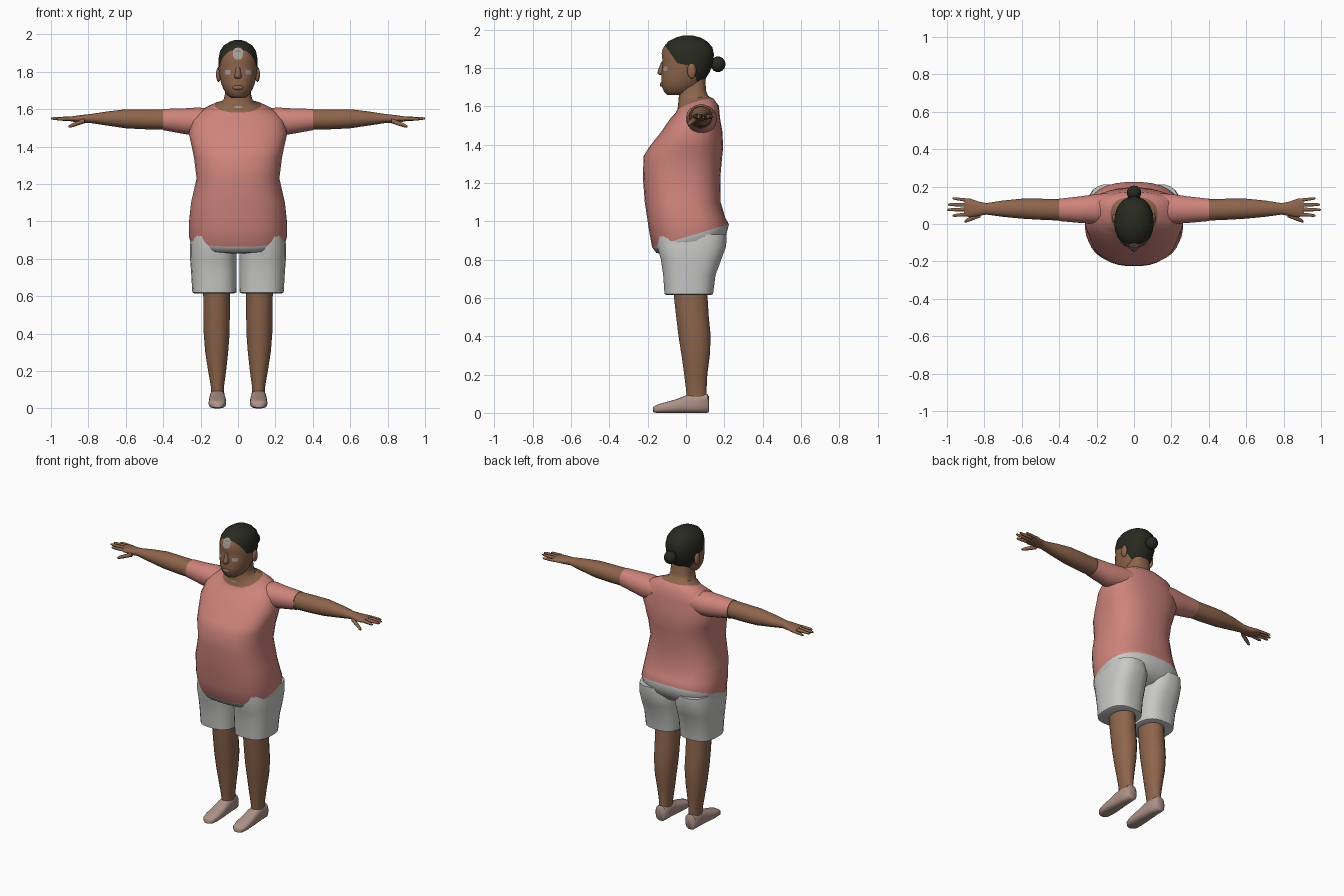
import bpy, bmesh, math
from mathutils import Vector
from mathutils.bvhtree import BVHTree

if "Cube" in bpy.data.objects:
    bpy.data.objects.remove(bpy.data.objects["Cube"])


def material(name, rgb):
    m = bpy.data.materials.new(name)
    m.diffuse_color = (*rgb, 1)
    m.use_nodes = True
    m.node_tree.nodes["Principled BSDF"].inputs["Base Color"].default_value = m.diffuse_color
    return m


SKIN = material("brown_skin", (0.27, 0.13, 0.072))
SHIRT = material("pink_shirt", (0.62, 0.23, 0.20))
SHORTS = material("light_grey_shorts", (0.58, 0.58, 0.57))
HAIR = material("dark_hair", (0.021, 0.023, 0.014))
SHOE = material("dusty_shoe", (0.42, 0.29, 0.25))
PATCH = material("pale_patch", (0.38, 0.33, 0.30))


def finish(name, bm, mats, angle=55):
    bmesh.ops.recalc_face_normals(bm, faces=bm.faces)
    me = bpy.data.meshes.new(name)
    bm.to_mesh(me)
    bm.free()
    ob = bpy.data.objects.new(name, me)
    bpy.context.collection.objects.link(ob)
    for m in mats:
        me.materials.append(m)
    bpy.ops.object.select_all(action='DESELECT')
    ob.select_set(True)
    bpy.context.view_layer.objects.active = ob
    bpy.ops.object.shade_smooth_by_angle(angle=math.radians(angle))
    return ob


def loft_mesh(rings, axis='z', n=24, p=2.4, side=1, bands=None):
    """Rings: (position on axis, a_min, a_max, b_min, b_max, tilt, side lift)."""
    bm = bmesh.new()
    loops = []
    for r in rings:
        t, a0, a1, b0, b1, tilt, lift = tuple(r) + (0,) * (7 - len(r))
        loop = []
        for i in range(n):
            th = 2 * math.pi * (i + 0.5) / n
            c, s = math.cos(th), math.sin(th)
            a = (a0 + a1) / 2 + (a1 - a0) / 2 * math.copysign(abs(c) ** (2 / p), c)
            db = (b1 - b0) / 2 * math.copysign(abs(s) ** (2 / p), s)
            b, tt = (b0 + b1) / 2 + db, t + tilt * db + lift * c * c
            co = {'z': (a, b, tt), 'x': (tt, a, b), 'y': (a, tt, b)}[axis]
            loop.append(bm.verts.new((co[0] * side, co[1], co[2])))
        loops.append(loop)
    for k in range(len(loops) - 1):
        lo, hi = loops[k], loops[k + 1]
        for i in range(n):
            j = (i + 1) % n
            f = bm.faces.new((lo[i], lo[j], hi[j], hi[i]))
            f.material_index = bands[k] if bands else 0
    bm.faces.new(loops[0])
    f = bm.faces.new(loops[-1])
    f.material_index = bands[-1] if bands else 0
    return bm


def loft(name, rings, mats, **kw):
    return finish(name, loft_mesh(rings, **kw), mats)


def sym(z, w, y0, y1, tilt=0, lift=0):
    return (z, -w, w, y0, y1, tilt, lift)


def ball(name, loc, size, mat):
    bm = bmesh.new()
    bmesh.ops.create_uvsphere(bm, u_segments=14, v_segments=9, radius=1)
    for v in bm.verts:
        v.co = Vector(loc) + Vector([v.co[i] * size[i] for i in range(3)])
    return finish(name, bm, [mat])


# Torso: seat of the shorts, shirt with slanted hem, scooped neckline and neck
body = loft("torso", [
    sym(.84, .20, -.10, .15, .1), sym(.87, .25, -.155, .205, .2),
    sym(.925, .262, -.178, .225, .3), sym(.99, .263, -.195, .205, .15),
    sym(1.10, .252, -.216, .182), sym(1.23, .222, -.226, .18),
    sym(1.34, .236, -.222, .19), sym(1.385, .245, -.195, .195),
    sym(1.47, .264, -.128, .19), sym(1.54, .245, -.08, .178),
    sym(1.58, .205, -.062, .172, .2, .01), sym(1.61, .125, -.045, .145, .3, .015),
    sym(1.64, .08, -.04, .115, .2), sym(1.68, .07, -.035, .105),
    sym(1.76, .065, -.03, .10)],
    [SHORTS, SHIRT, SKIN], n=32, p=2.5,
    bands=[0, 0] + [1] * 9 + [2] * 3)

for side, tag in ((1, "left"), (-1, "right")):
    # Legs of the shorts
    loft("shorts_leg_" + tag, [
        (.615, .02, .235, -.10, .13), (.62, .008, .245, -.113, .142),
        (.72, .006, .251, -.12, .155), (.80, .006, .257, -.132, .185),
        (.87, .008, .258, -.152, .211), (.93, .03, .25, -.15, .212)],
        [SHORTS], p=2.7, side=side)
    # Bare leg
    loft("leg_" + tag, [
        (.06, .075, .145, .005, .11), (.12, .074, .146, .0, .108),
        (.20, .063, .16, -.01, .112), (.30, .052, .176, -.024, .125),
        (.40, .044, .184, -.04, .13), (.50, .043, .186, -.052, .12),
        (.66, .043, .187, -.07, .11)], [SKIN], n=20, p=2.1, side=side)
    # Shoe running from heel to toe
    loft("shoe_" + tag, [
        (.12, .085, .135, .005, .085), (.112, .074, .147, 0, .10),
        (.05, .07, .15, 0, .103), (.0, .068, .153, 0, .092),
        (-.05, .064, .156, 0, .072), (-.11, .064, .157, 0, .055),
        (-.155, .072, .15, 0, .042), (-.172, .09, .132, .004, .03)],
        [SHOE], axis='y', n=20, p=2.8, side=side)
    # Sleeve and bare arm as one tube, ending in the palm
    loft("arm_" + tag, [
        (.14, .005, .165, 1.48, 1.60), (.21, .0, .16, 1.455, 1.61),
        (.29, .005, .148, 1.467, 1.605), (.40, .015, .136, 1.487, 1.602),
        (.401, .018, .133, 1.49, 1.599), (.50, .022, .136, 1.492, 1.60),
        (.60, .028, .136, 1.497, 1.60), (.70, .038, .126, 1.512, 1.588),
        (.79, .05, .112, 1.526, 1.574), (.83, .043, .12, 1.526, 1.57),
        (.88, .035, .138, 1.532, 1.563), (.905, .045, .135, 1.537, 1.56)],
        [SHIRT, SKIN], axis='x', n=20, p=2.1, side=side,
        bands=[0] * 3 + [1] * 8)
    # Fingers and thumb: base and tip points with a radius
    digits = {"index": ((.89, .052, 1.55), (.97, .045, 1.547), .010),
              "middle": ((.89, .078, 1.55), (1.0, .076, 1.55), .010),
              "ring": ((.89, .102, 1.55), (.995, .104, 1.55), .010),
              "little": ((.88, .126, 1.547), (.97, .137, 1.545), .009),
              "thumb": ((.82, .05, 1.538), (.905, .014, 1.507), .013)}
    for dig, (a, b, rad) in digits.items():
        a, b = Vector(a), Vector(b)
        rings = []
        for f, k in ((0, 1.1), (.5, 1), (.88, .8), (1, .4)):
            c, r = a.lerp(b, f), rad * k
            rings.append((c.x, c.y - r, c.y + r, c.z - r, c.z + r))
        loft(dig + "_" + tag, rings, [SKIN], axis='x', n=8, p=2, side=side)
    # Ear
    ball("ear_" + tag, (side * .104, .03, 1.785), (.014, .024, .04), SKIN)

# Head, with the hairline cut in by three planes seen from the side
bm = loft_mesh([
    sym(1.66, .035, -.098, .0), sym(1.675, .058, -.114, .04),
    sym(1.71, .08, -.129, .08), sym(1.74, .091, -.129, .10),
    sym(1.78, .10, -.128, .125), sym(1.82, .105, -.123, .14),
    sym(1.87, .105, -.126, .147), sym(1.91, .097, -.117, .138),
    sym(1.94, .077, -.092, .11), sym(1.96, .046, -.053, .075),
    sym(1.971, .015, -.01, .03)], n=28, p=2.15)
hairline = []
for (y0, z0), (y1, z1) in (((-.115, 1.925), (-.045, 1.825)),
                           ((-.045, 1.825), (.03, 1.81)),
                           ((.03, 1.81), (.06, 1.72))):
    point, normal = Vector((0, y0, z0)), Vector((0, z0 - z1, y1 - y0))
    hairline.append((point, normal))
    bmesh.ops.bisect_plane(bm, geom=bm.verts[:] + bm.edges[:] + bm.faces[:],
                           plane_co=point, plane_no=normal)
for f in bm.faces:
    c = f.calc_center_median()
    front, low, back = [(c - p).dot(n) > 0 for p, n in hairline]
    f.material_index = int(front and (low or back))
head = finish("head", bm, [SKIN, HAIR])

# Hair bun
ball("hair_bun", (0, .167, 1.82), (.04, .039, .041), HAIR)

# Nose and lips
loft("nose", [sym(1.765, .014, -.142, -.10), sym(1.775, .022, -.149, -.10),
              sym(1.79, .017, -.146, -.10), sym(1.835, .009, -.128, -.10)],
     [SKIN], n=10, p=2)
ball("lips", (0, -.124, 1.715), (.03, .013, .013), SKIN)


def patch(name, target, x, z, w, h, p=2.5):
    """Thin plate laid on the front of a part."""
    me = target.data
    tree = BVHTree.FromPolygons([v.co for v in me.vertices],
                                [tuple(q.vertices) for q in me.polygons])
    bm = bmesh.new()

    def project(px, pz):
        hit = tree.ray_cast(Vector((px, -1, pz)), Vector((0, 1, 0)))[0]
        return bm.verts.new((px, (hit.y if hit else -.1) - .004, pz))
    mid, rim = project(x, z), []
    for i in range(16):
        c, s = math.cos(math.pi * i / 8), math.sin(math.pi * i / 8)
        rim.append(project(x + w * math.copysign(abs(c) ** (2 / p), c),
                           z + h * math.copysign(abs(s) ** (2 / p), s)))
    for i in range(16):
        bm.faces.new((mid, rim[i], rim[(i + 1) % 16]))
    ob = finish(name, bm, [PATCH])
    if ob.data.polygons[0].normal.y > 0:
        ob.data.flip_normals()


# Pale patches on the forehead, eyes, nose bridge and collar
patch("forehead_patch", head, 0, 1.897, .028, .032)
patch("eye_left", head, .055, 1.797, .016, .012, 4)
patch("eye_right", head, -.055, 1.797, .016, .012, 4)
patch("brow_patch", head, 0, 1.828, .01, .009)
patch("collar_patch", body, 0, 1.612, .022, .005)
